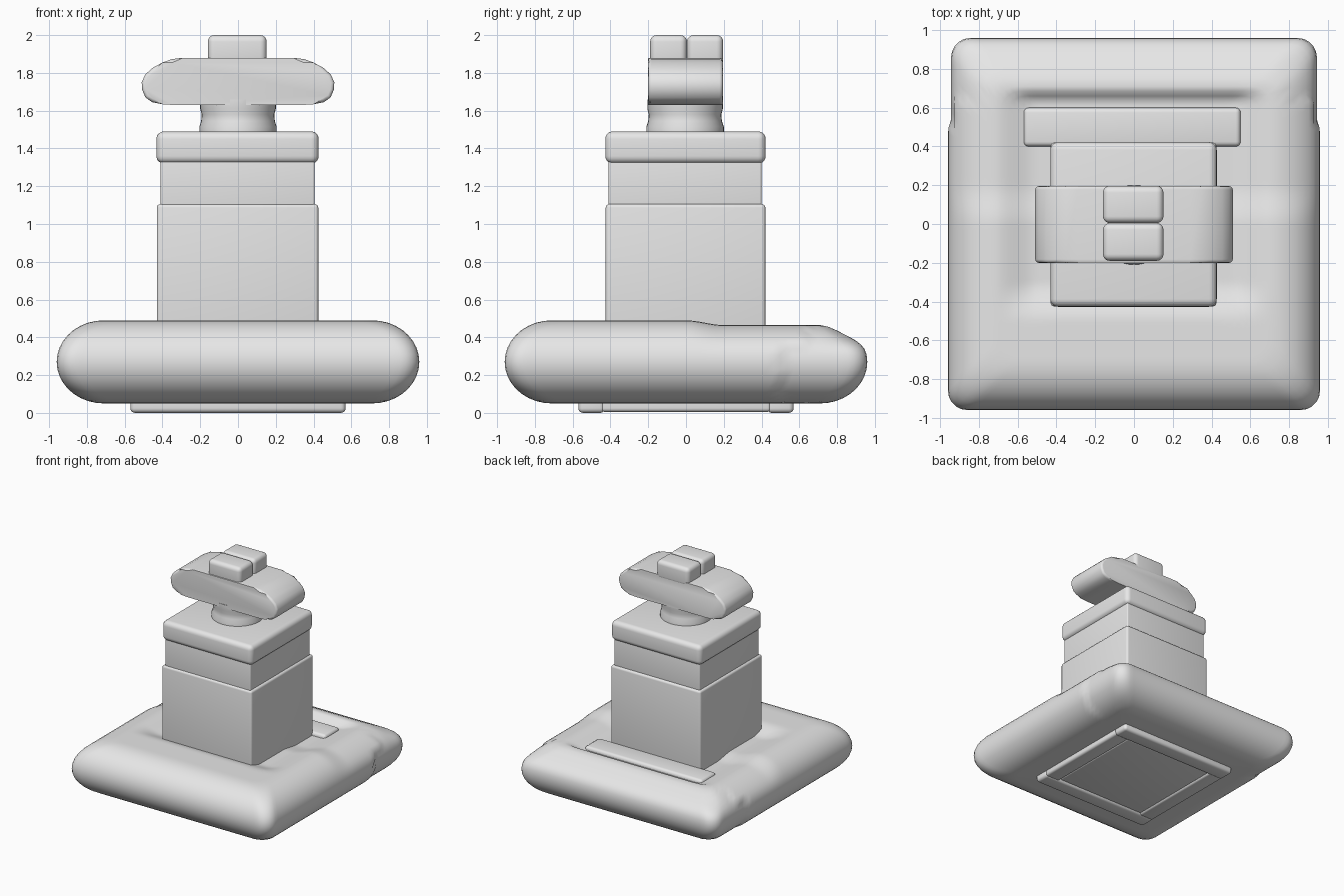
import bpy, bmesh, math

cube = bpy.data.objects.get("Cube")
if cube:
    bpy.data.objects.remove(cube, do_unlink=True)

grey = bpy.data.materials.new("plain grey")
grey.use_nodes = True
grey.diffuse_color = (0.8, 0.8, 0.8, 1)
grey.node_tree.nodes["Principled BSDF"].inputs["Base Color"].default_value = (0.8, 0.8, 0.8, 1)


def finish(bm, name, angle=40):
    bmesh.ops.recalc_face_normals(bm, faces=bm.faces)
    mesh = bpy.data.meshes.new(name)
    bm.to_mesh(mesh)
    bm.free()
    mesh.materials.append(grey)
    obj = bpy.data.objects.new(name, mesh)
    bpy.context.collection.objects.link(obj)
    bpy.ops.object.select_all(action='DESELECT')
    obj.select_set(True)
    bpy.context.view_layer.objects.active = obj
    bpy.ops.object.shade_smooth_by_angle(angle=math.radians(angle))
    return obj


def rounded_box(name, x, y, z, radius, segments=4):
    bm = bmesh.new()
    bmesh.ops.create_cube(bm, size=1)
    for v in bm.verts:
        for i, (lo, hi) in enumerate((x, y, z)):
            v.co[i] = lo if v.co[i] < 0 else hi
    bmesh.ops.bevel(bm, geom=bm.edges[:], offset=radius, segments=segments,
                    profile=0.5, affect='EDGES')
    return finish(bm, name)


def square_ring(half, radius, z, steps=48, arc=5):
    """Points of a square with rounded corners, with subdivided sides."""
    pts, c = [], half - radius
    for k in range(4):
        turn = k * math.pi / 2
        side = [(half, -c + 2 * c * i / steps) for i in range(steps)]
        side += [(c + radius * math.cos(a), c + radius * math.sin(a))
                 for a in (math.pi / 2 * i / arc for i in range(arc))]
        for px, py in side:
            pts.append((px * math.cos(turn) - py * math.sin(turn),
                        px * math.sin(turn) + py * math.cos(turn), z))
    return pts


def ramp(t, a, b):
    t = min(1, max(0, (t - a) / (b - a)))
    return t * t * (3 - 2 * t)


def settle(x, y, z):
    """Sink the slab top around the column and step in the rear section."""
    if z > 0.3:
        weight = ramp(z, 0.3, 0.48)
        z -= 0.025 * weight * ramp(y, 0, 0.2)
        z -= 0.02 * weight * ramp(y, 0.7, 0.85)
        hollow = (1 - ramp(abs(x), 0.5, 0.72)) * ramp(y, -0.5, -0.3) * (1 - ramp(y, 0.63, 0.7))
        z -= 0.05 * weight * hollow
    seam = 0.5 if z < 0.36 else 0.64
    if abs(x) > 0.75 and y > seam:
        x -= math.copysign(0.016, x)
    return x, y, z


# Cushioned slab: lofted rings from the underside, round the edge, to the middle of the top
profile = [(0.35, 0.05)]
for i in range(19):
    a = math.pi * (i / 18 - 0.5)
    profile.append((0.71 + 0.25 * math.cos(a), 0.27 + 0.22 * math.sin(a)))
profile += [(0.71 - 0.025 * i, 0.49) for i in range(1, 17)]
bm = bmesh.new()
rings = [[bm.verts.new(settle(*p)) for p in square_ring(h, 0.1, z)] for h, z in profile]
for low, high in zip(rings, rings[1:]):
    n = len(low)
    for i in range(n):
        bm.faces.new((low[i], low[(i + 1) % n], high[(i + 1) % n], high[i]))
bm.faces.new(rings[0])
bm.faces.new(rings[-1])
finish(bm, "base_slab", 50)

# Raised bar behind the column
rounded_box("rear_bar", (-0.57, 0.55), (0.4, 0.6), (0.36, 0.445), 0.025)

# Foot frame and centre panel under the slab
for side, label in ((-1, "front"), (1, "back")):
    y = sorted((side * 0.43, side * 0.57))
    rounded_box("foot_bar_" + label, (-0.57, 0.57), y, (0, 0.1), 0.025)
for side, label in ((-1, "right"), (1, "left")):
    x = sorted((side * 0.43, side * 0.57))
    rounded_box("foot_bar_" + label, x, (-0.45, 0.45), (0.005, 0.1), 0.02)
rounded_box("foot_panel", (-0.43, 0.43), (-0.43, 0.43), (0.012, 0.1), 0.012)

# Square column in three stages
rounded_box("column_body", (-0.43, 0.425), (-0.425, 0.42), (0.35, 1.105), 0.018)
rounded_box("column_band", (-0.41, 0.405), (-0.41, 0.4), (1.05, 1.36), 0.01)
rounded_box("column_cap", (-0.432, 0.427), (-0.427, 0.422), (1.32, 1.49), 0.04, 5)

# Round neck with a slightly waisted side
bm = bmesh.new()
rings = []
for r, z in ((0.205, 1.47), (0.205, 1.515), (0.195, 1.545), (0.192, 1.58), (0.2, 1.61), (0.2, 1.66)):
    rings.append([bm.verts.new((r * math.cos(t), r * math.sin(t) - 0.005, z))
                  for t in (math.tau * i / 40 for i in range(40))])
for low, high in zip(rings, rings[1:]):
    for i in range(40):
        bm.faces.new((low[i], low[(i + 1) % 40], high[(i + 1) % 40], high[i]))
bm.faces.new(rings[0])
bm.faces.new(rings[-1])
finish(bm, "neck")

# Cross handle: mirrored outline extruded from front to back
half = [(0.29, 1.88), (0.35, 1.873), (0.4, 1.855), (0.455, 1.825), (0.492, 1.79), (0.51, 1.75),
        (0.507, 1.71), (0.49, 1.67), (0.455, 1.645), (0.4, 1.634), (0.34, 1.63)]
outline = half + [(-x, z) for x, z in reversed(half)]
bm = bmesh.new()
front = [bm.verts.new((x, -0.2, z)) for x, z in outline]
back = [bm.verts.new((x, 0.195, z)) for x, z in outline]
caps = [bm.faces.new(front), bm.faces.new(back)]
for i in range(len(outline)):
    j = (i + 1) % len(outline)
    bm.faces.new((front[i], front[j], back[j], back[i]))
rims = [e for f in caps for e in f.edges]
bmesh.ops.bevel(bm, geom=rims, offset=0.018, segments=3, profile=0.5, affect='EDGES')
finish(bm, "cross_handle")

# Split top knob
rounded_box("knob_front", (-0.16, 0.152), (-0.19, 0.005), (1.84, 2), 0.035, 5)
rounded_box("knob_back", (-0.16, 0.152), (0.005, 0.197), (1.84, 2), 0.035, 5)
